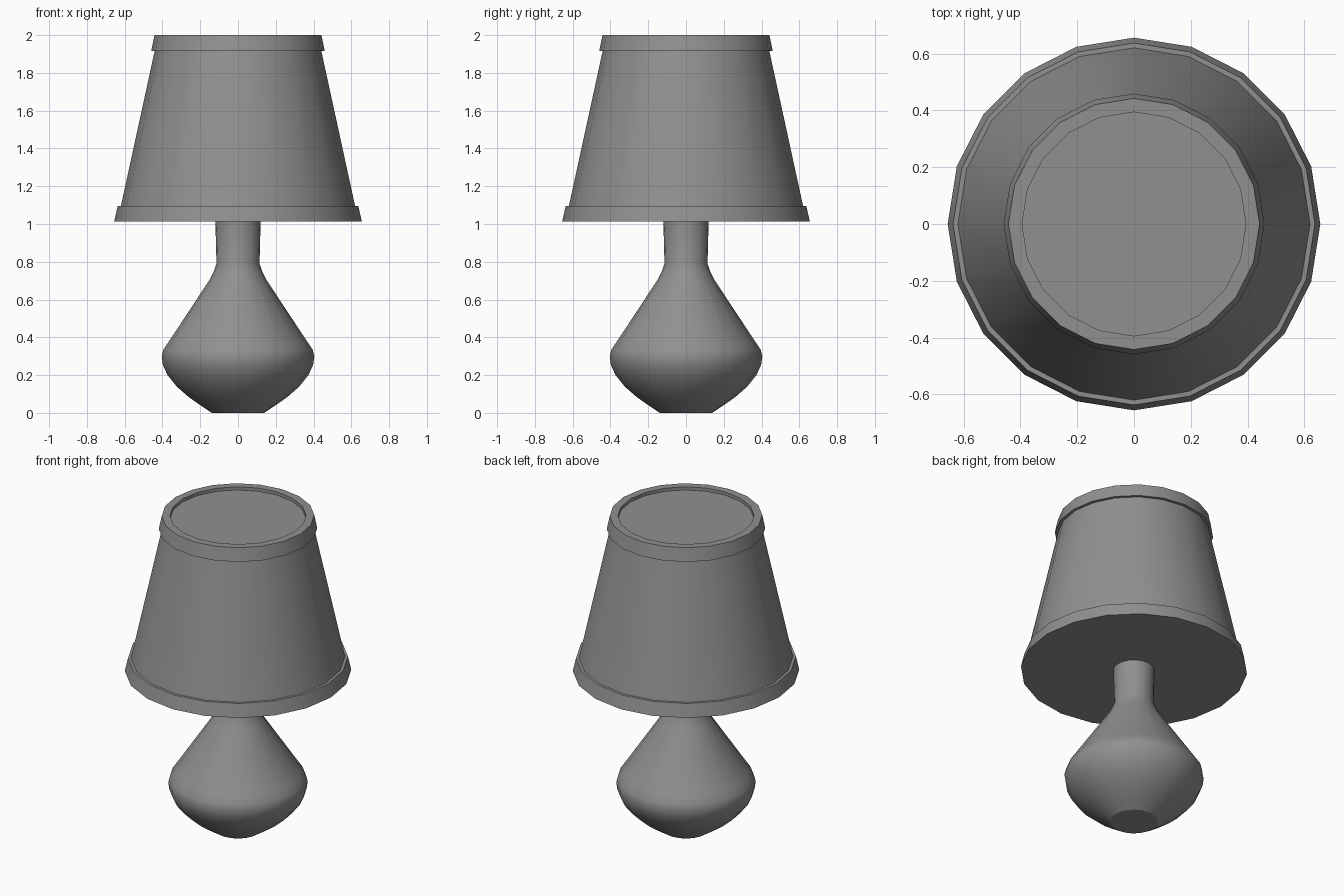
import bpy, bmesh
from math import sin, cos, tau, radians

if "Cube" in bpy.data.objects:
    bpy.data.objects.remove(bpy.data.objects["Cube"])

# Dark grey surface
grey = bpy.data.materials.new("dark_grey")
grey.diffuse_color = (0.28, 0.28, 0.28, 1.0)
grey.use_nodes = True
grey.node_tree.nodes["Principled BSDF"].inputs["Base Color"].default_value = grey.diffuse_color


def lathe(name, profile, sides=20):
    """Revolve (radius, z) points around the z axis and cap both ends."""
    bm = bmesh.new()
    rings = [[bm.verts.new((r * cos(tau * i / sides), r * sin(tau * i / sides), z))
              for i in range(sides)] for r, z in profile]
    for a, b in zip(rings, rings[1:]):
        for i in range(sides):
            j = (i + 1) % sides
            bm.faces.new((a[i], a[j], b[j], b[i]))
    bm.faces.new(rings[0][::-1])
    bm.faces.new(rings[-1])
    bmesh.ops.recalc_face_normals(bm, faces=bm.faces)
    mesh = bpy.data.meshes.new(name)
    bm.to_mesh(mesh)
    bm.free()
    mesh.materials.append(grey)
    obj = bpy.data.objects.new(name, mesh)
    bpy.context.collection.objects.link(obj)
    bpy.ops.object.select_all(action='DESELECT')
    obj.select_set(True)
    bpy.context.view_layer.objects.active = obj
    bpy.ops.object.shade_smooth_by_angle(angle=radians(29))
    return obj


# Vase-shaped base with flared neck
lathe("lamp_base", [
    (0.138, 0.0), (0.19, 0.034), (0.26, 0.083), (0.325, 0.14), (0.373, 0.2),
    (0.398, 0.255), (0.404, 0.30), (0.395, 0.335), (0.368, 0.375),
    (0.15, 0.705), (0.128, 0.75), (0.114, 0.79), (0.12, 1.02)])

# Tapered shade with trim bands at both ends and a recessed top
lathe("lamp_shade", [
    (0.656, 1.012), (0.637, 1.095), (0.62, 1.095), (0.441, 1.917),
    (0.459, 1.917), (0.442, 2.0), (0.394, 2.0), (0.394, 1.98)])
